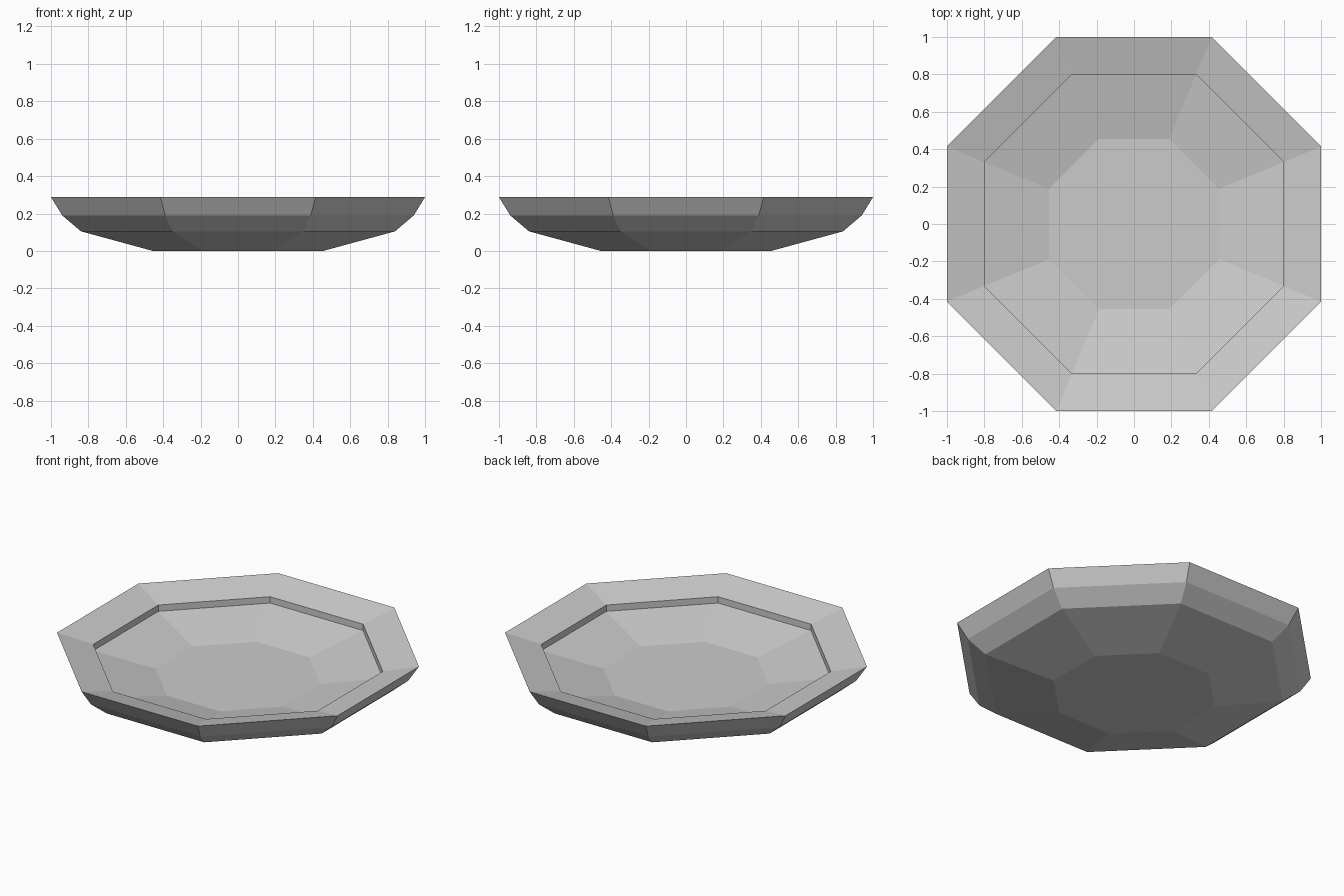
import bpy
import bmesh
from math import cos, sin, pi

SIDES = 8

if "Cube" in bpy.data.objects:
    bpy.data.objects.remove(bpy.data.objects["Cube"], do_unlink=True)

# Material
grey = bpy.data.materials.new("light grey")
grey.use_nodes = True
colour = (0.6, 0.6, 0.6, 1)
grey.diffuse_color = colour
grey.node_tree.nodes["Principled BSDF"].inputs["Base Color"].default_value = colour


def ring(bm, apothem, z):
    """Octagon with flat sides facing the axes."""
    radius = apothem / cos(pi / SIDES)
    angles = [(i + 0.5) * 2 * pi / SIDES for i in range(SIDES)]
    return [bm.verts.new((radius * cos(a), radius * sin(a), z)) for a in angles]


def lathe(name, profile):
    """Bridge octagonal rings along the profile and cap both ends."""
    bm = bmesh.new()
    rings = [ring(bm, r, z) for r, z in profile]
    for low, high in zip(rings, rings[1:]):
        for i in range(SIDES):
            j = (i + 1) % SIDES
            bm.faces.new((low[i], low[j], high[j], high[i]))
    bm.faces.new(rings[0][::-1])
    bm.faces.new(rings[-1])
    bmesh.ops.recalc_face_normals(bm, faces=bm.faces)
    mesh = bpy.data.meshes.new(name)
    bm.to_mesh(mesh)
    bm.free()
    mesh.materials.append(grey)
    obj = bpy.data.objects.new(name, mesh)
    bpy.context.collection.objects.link(obj)
    return obj


# Underside, outer wall, sloping rim, small step, then the inner floor
lathe("octagonal_plate", [
    (0.455, 0), (0.84, 0.105), (0.94, 0.19), (1, 0.288),
    (0.8, 0.235), (0.8, 0.194), (0.455, 0.115),
])
